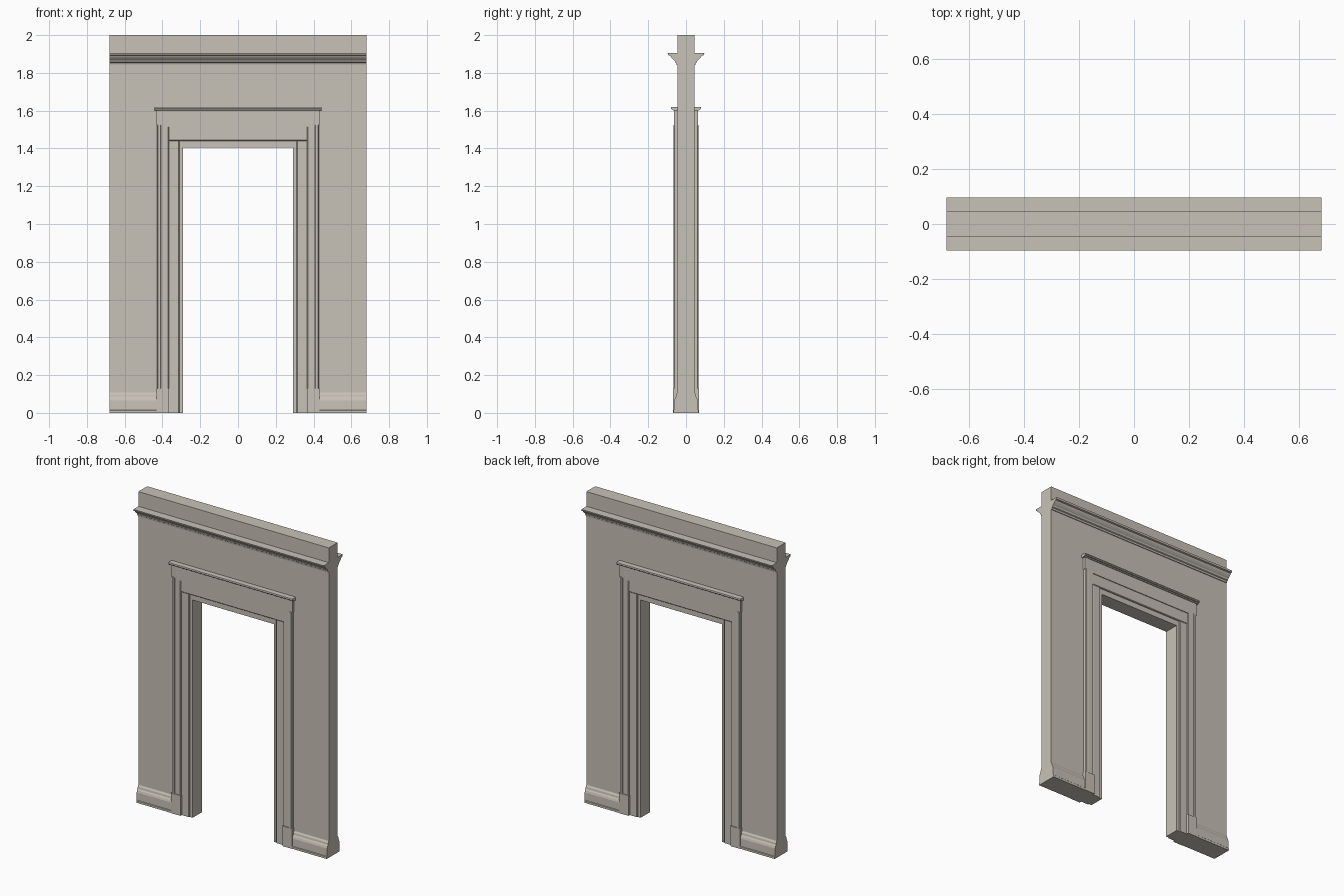
import bpy, bmesh
from mathutils import Vector

cube = bpy.data.objects.get("Cube")
if cube:
    bpy.data.objects.remove(cube, do_unlink=True)

plaster = bpy.data.materials.new("warm grey plaster")
colour = (0.58, 0.54, 0.475, 1)
plaster.diffuse_color = colour
plaster.use_nodes = True
plaster.node_tree.nodes["Principled BSDF"].inputs["Base Color"].default_value = colour


def prism(name, profile, axis, start, end, mirror=(False, True)):
    """Sweep a 2D profile along an axis; mirror copies it over x and/or y."""
    place = {"x": lambda p, t: (t, p[0], p[1]),
             "y": lambda p, t: (p[0], t, p[1]),
             "z": lambda p, t: (p[0], p[1], t)}[axis]
    bm = bmesh.new()
    base = bm.faces.new([bm.verts.new(place(p, start)) for p in profile])
    swept = bmesh.ops.extrude_face_region(bm, geom=[base])["geom"]
    offset = Vector(place((0, 0), end - start))
    bmesh.ops.translate(bm, vec=offset,
                        verts=[v for v in swept if isinstance(v, bmesh.types.BMVert)])
    bmesh.ops.recalc_face_normals(bm, faces=bm.faces)
    mesh = bpy.data.meshes.new(name)
    bm.to_mesh(mesh)
    bm.free()
    mesh.materials.append(plaster)
    obj = bpy.data.objects.new(name, mesh)
    bpy.context.collection.objects.link(obj)
    if any(mirror):
        mod = obj.modifiers.new("Mirror", "MIRROR")
        mod.use_axis = (*mirror, False)
        mod.use_mirror_merge = False
    return obj


def rect(a0, a1, b0, b1):
    return [(a0, b0), (a1, b0), (a1, b1), (a0, b1)]


HALF, WALL, OPEN = 0.68, 0.045, 0.29
BOTH = (True, True)

# Wall with the doorway
prism("wall", [(-HALF, 0), (-OPEN, 0), (-OPEN, 1.405), (OPEN, 1.405),
               (OPEN, 0), (HALF, 0), (HALF, 2), (-HALF, 2)],
      "y", -WALL, WALL, (False, False))

# Cornice moulding, cyma shaped underneath
cornice = [(0.04, 1.842), (0.05, 1.842), (0.052, 1.853), (0.058, 1.857),
           (0.061, 1.866), (0.069, 1.872), (0.078, 1.881), (0.084, 1.891),
           (0.094, 1.894), (0.097, 1.905), (0.04, 1.905)]
prism("cornice", cornice, "x", -HALF, HALF)

# Skirting boards
skirting = [(0.04, 0), (0.066, 0), (0.066, 0.013), (0.063, 0.016),
            (0.062, 0.065), (0.058, 0.078), (0.053, 0.085), (0.051, 0.098),
            (0.045, 0.108), (0.04, 0.108)]
prism("skirting", skirting, "x", 0.42, HALF, BOTH)

# Door casing: jamb strip, flat, raised flat and outer band
prism("jamb_strip", rect(OPEN, 0.306, 0.03, 0.048), "z", 0, 1.44, BOTH)
prism("inner_casing", [(0.31, 0.03), (0.31, 0.05), (0.314, 0.054),
                       (0.36, 0.054), (0.37, 0.052), (0.37, 0.03)],
      "z", 0, 1.44, BOTH)
prism("outer_casing", [(0.366, 0.03), (0.366, 0.058), (0.37, 0.062),
                       (0.405, 0.062), (0.42, 0.06), (0.42, 0.03)],
      "z", 0, 1.56, BOTH)
prism("back_band", [(0.408, 0.03), (0.408, 0.063), (0.411, 0.066),
                    (0.424, 0.066), (0.428, 0.062), (0.428, 0.03)],
      "z", 0, 1.525, BOTH)
prism("plinth_block", rect(0.364, 0.432, 0.03, 0.068), "z", 0, 0.13, BOTH)

# Door head: lining, architrave, frieze and cap
prism("head_lining", rect(0.03, 0.048, 1.405, 1.45), "x", -0.3, 0.3)
prism("head_architrave", [(0.03, 1.44), (0.053, 1.44), (0.057, 1.444),
                          (0.057, 1.52), (0.03, 1.52)], "x", -0.37, 0.37)
prism("frieze", rect(0.03, 0.062, 1.513, 1.606), "x", -0.42, 0.42)
prism("frieze_end", rect(0.4, 0.432, 0.03, 0.0625), "z", 1.522, 1.606, BOTH)
prism("head_cap", [(0.03, 1.6), (0.067, 1.6), (0.071, 1.605), (0.077, 1.606),
                   (0.08, 1.611), (0.078, 1.619), (0.03, 1.62)],
      "x", -0.443, 0.443)
